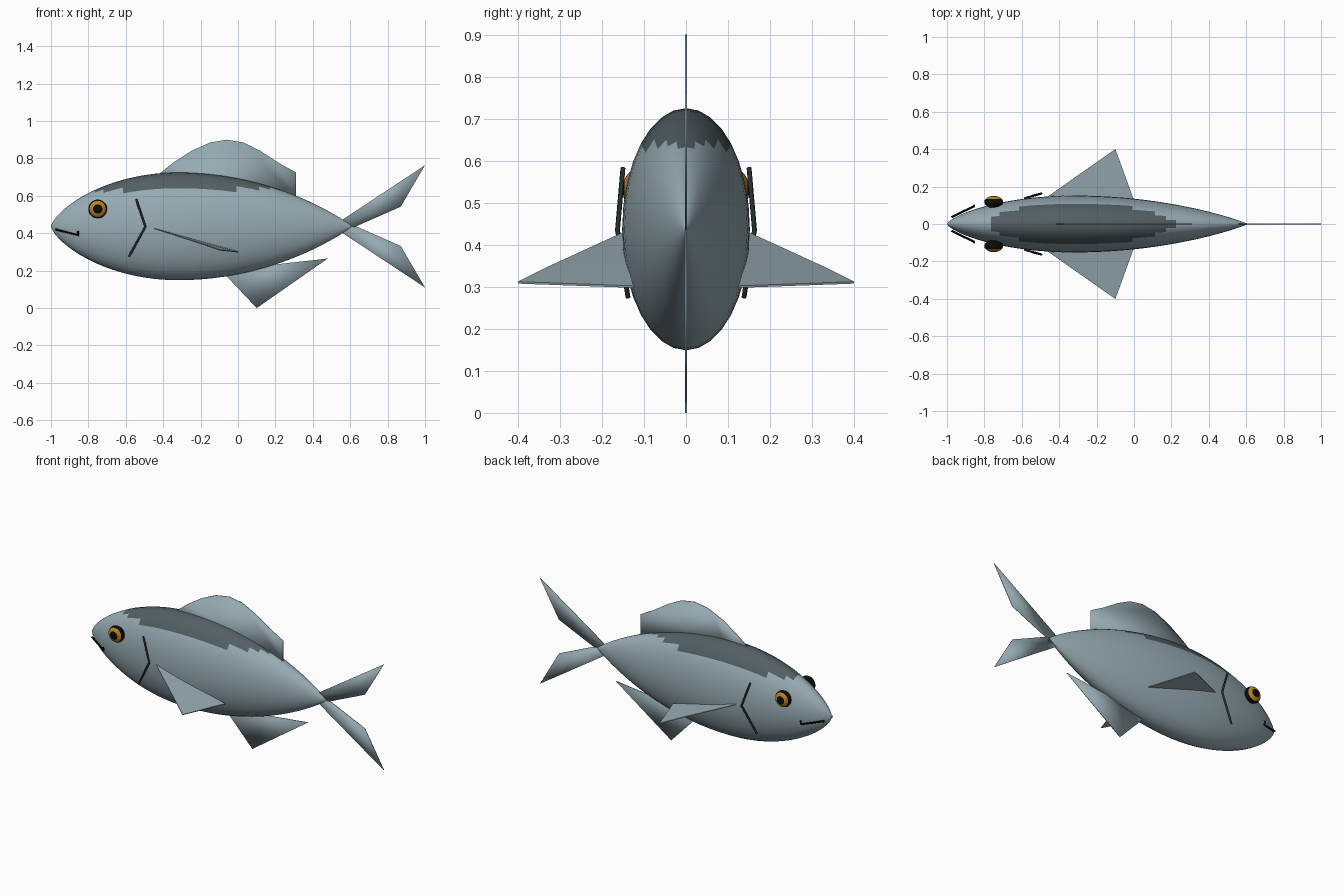
import bpy, bmesh, math
from mathutils import Matrix, Vector

if "Cube" in bpy.data.objects:
    bpy.data.objects.remove(bpy.data.objects["Cube"])


def material(name, r, g, b):
    m = bpy.data.materials.new(name)
    m.use_nodes = True
    m.diffuse_color = (r, g, b, 1)
    m.node_tree.nodes["Principled BSDF"].inputs["Base Color"].default_value = (r, g, b, 1)
    return m


SKIN = material("silver skin", 0.31, 0.41, 0.45)
BACK = material("dark back", 0.085, 0.115, 0.125)
GILL = material("gill grey", 0.02, 0.028, 0.031)
AMBER = material("amber iris", 0.50, 0.23, 0.012)
BLACK = material("black", 0.003, 0.003, 0.003)
MID = 0.437


def finish(bm, name, mats, smooth=True):
    bmesh.ops.recalc_face_normals(bm, faces=bm.faces)
    for f in bm.faces:
        f.smooth = smooth
    me = bpy.data.meshes.new(name)
    bm.to_mesh(me)
    bm.free()
    for m in mats:
        me.materials.append(m)
    ob = bpy.data.objects.new(name, me)
    bpy.context.collection.objects.link(ob)
    return ob


def plate(name, outline, thick=0.005):
    """Thin upright fin from an x-z outline."""
    bm = bmesh.new()
    face = bm.faces.new([bm.verts.new((x, -thick / 2, z)) for x, z in outline])
    ext = bmesh.ops.extrude_face_region(bm, geom=[face], use_keep_orig=True)
    moved = [v for v in ext["geom"] if isinstance(v, bmesh.types.BMVert)]
    bmesh.ops.translate(bm, verts=moved, vec=(0, thick, 0))
    return finish(bm, name, [SKIN])


def rod(name, points, radius, mat):
    """Thin bent line as a bevelled curve."""
    cu = bpy.data.curves.new(name, "CURVE")
    cu.dimensions = "3D"
    cu.bevel_depth = radius
    cu.bevel_resolution = 1
    cu.use_fill_caps = True
    sp = cu.splines.new("POLY")
    sp.points.add(len(points) - 1)
    for p, co in zip(sp.points, points):
        p.co = (*co, 1)
    cu.materials.append(mat)
    bpy.context.collection.objects.link(bpy.data.objects.new(name, cu))


# Body: elliptical rings along a tapered profile, pointed at both ends
def girth(x):
    if x < -0.32:
        return (1 - ((x + 0.32) / 0.68) ** 2) ** 0.7
    return (1 - ((x + 0.32) / 0.93) ** 2) ** 0.92


RINGS, SIDES = 40, 32
bm = bmesh.new()
rings = []
for i in range(1, RINGS):
    x = -0.195 - 0.805 * math.cos(math.pi * i / RINGS)
    g = girth(x)
    rings.append([bm.verts.new((x, 0.152 * g * math.sin(a), MID + 0.288 * g * math.cos(a)))
                  for a in (math.tau * k / SIDES for k in range(SIDES))])
nose = bm.verts.new((-1, 0, MID))
stem = bm.verts.new((0.61, 0, MID))
for k in range(SIDES):
    n = (k + 1) % SIDES
    for a, b in zip(rings, rings[1:]):
        bm.faces.new((a[k], a[n], b[n], b[k]))
    bm.faces.new((nose, rings[0][n], rings[0][k]))
    bm.faces.new((stem, rings[-1][k], rings[-1][n]))
for f in bm.faces:
    f.material_index = int(f.calc_center_median().z > 0.632)
finish(bm, "body", [SKIN, BACK])

# Fins on the centre line
plate("dorsal_fin", [(-0.43, 0.71), (-0.35, 0.775), (-0.25, 0.84), (-0.15, 0.885),
                     (-0.06, 0.9), (0.03, 0.885), (0.12, 0.84), (0.22, 0.775),
                     (0.31, 0.725), (0.31, 0.59), (0, 0.62), (-0.3, 0.66)])
plate("anal_fin", [(-0.08, 0.19), (0.1, 0), (0.48, 0.265), (0.17, 0.23)])
for name, s in (("upper_tail_fin", 1), ("lower_tail_fin", -1)):
    plate(name, [(x, MID + s * z) for x, z in
                 ((0.55, 0.03), (1, 0.327), (0.87, 0.105), (0.62, -0.005))])

# Paired parts on both flanks
for side, s in (("front", -1), ("back", 1)):
    # Pectoral fin, bent across its middle
    bm = bmesh.new()
    root, bend, tip, rear, inner = [bm.verts.new((x, s * y, z)) for x, y, z in (
        (-0.47, 0.14, 0.432), (-0.2, 0.33, 0.345), (-0.1, 0.4, 0.31),
        (0, 0.125, 0.3), (-0.2, 0.14, 0.355))]
    bm.faces.new((root, bend, inner))
    bm.faces.new((bend, tip, rear, inner))
    fin = finish(bm, side + "_pectoral_fin", [SKIN], False)
    mod = fin.modifiers.new("thickness", "SOLIDIFY")
    mod.thickness = 0.005
    mod.offset = 0

    # Eye: flattened ball with pupil, iris and dark rim
    bm = bmesh.new()
    bmesh.ops.create_uvsphere(bm, u_segments=32, v_segments=24, radius=0.05)
    for f in bm.faces:
        c = f.calc_center_median()
        r = math.hypot(c.x, c.y)
        f.material_index = int(c.z > 0 and 0.026 < r < 0.043)
    bm.transform(Matrix.Translation(Vector((-0.75, s * 0.118, 0.53)))
                 @ Matrix.Diagonal((1, 0.65, 1, 1))
                 @ Matrix.Rotation(-s * math.pi / 2, 4, "X"))
    finish(bm, side + "_eye", [BLACK, AMBER])

    # Mouth and gill lines
    rod(side + "_mouth", [(-0.975, s * 0.037, 0.42), (-0.855, s * 0.095, 0.39),
                          (-0.855, s * 0.1, 0.412)], 0.006, BLACK)
    rod(side + "_gill", [(-0.545, s * 0.15, 0.583), (-0.495, s * 0.163, 0.435),
                         (-0.583, s * 0.138, 0.275)], 0.006, GILL)
